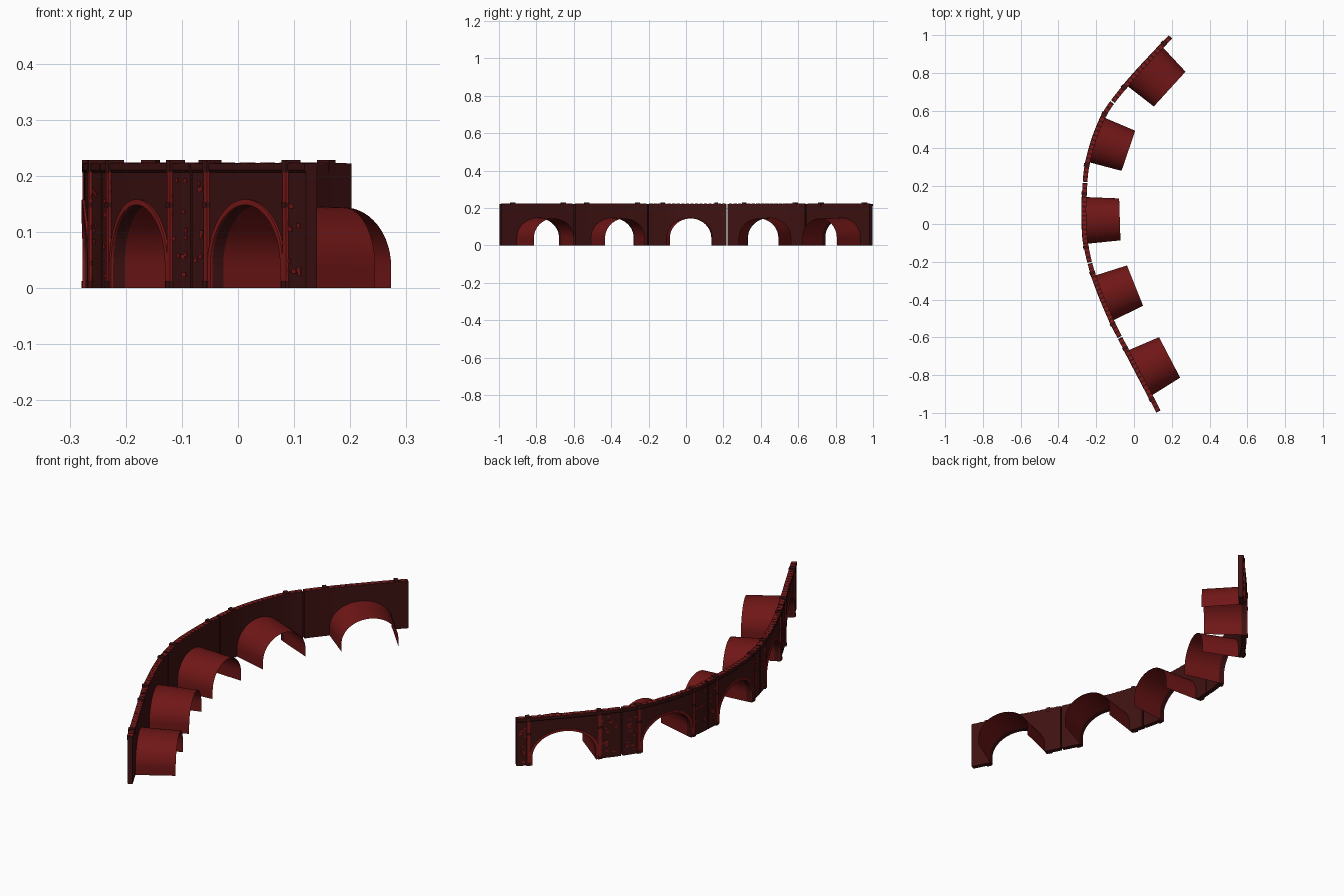
import bpy, bmesh, math, random
from mathutils import Vector

if "Cube" in bpy.data.objects:
    bpy.data.objects.remove(bpy.data.objects["Cube"])

random.seed(4)

# Plan of the wall centreline: (y, x)
PATH = [(-1.0, .135), (-.9, .083), (-.67, -.037), (-.51, -.118), (-.275, -.212),
        (-.1, -.255), (.02, -.263), (.14, -.262), (.33, -.243), (.57, -.16),
        (.735, -.04), (.94, .147), (1.0, .205)]
# Arch edges along y, and wall section limits
ARCHES = [(-.91, -.672), (-.513, -.275), (-.106, .143), (.328, .566), (.735, .94)]
JOINTS = [-.995, -.6, -.205, .22, .645, .992]
TOP, SPRING, RISE, HALF, GAP = .222, .04, .108, .011, .003
STEPS = 28


def slope(i):
    a, b = PATH[max(i - 1, 0)], PATH[min(i + 1, len(PATH) - 1)]
    return (b[1] - a[1]) / (b[0] - a[0])


def path_x(y):
    i = 0
    while i < len(PATH) - 2 and y > PATH[i + 1][0]:
        i += 1
    (y0, x0), (y1, x1) = PATH[i], PATH[i + 1]
    h = y1 - y0
    t = (y - y0) / h
    return ((2*t**3 - 3*t*t + 1) * x0 + (t**3 - 2*t*t + t) * h * slope(i)
            + (3*t*t - 2*t**3) * x1 + (t**3 - t*t) * h * slope(i + 1))


def place(y, off, z, along=0.0):
    """Point on the curved wall; off > 0 is the inner (concave) side."""
    d = (path_x(y + .01) - path_x(y - .01)) / .02
    t = Vector((d, 1, 0)).normalized()
    n = Vector((t.y, -t.x, 0))
    return Vector((path_x(y), y, z)) + n * off + t * along


def material(name, col):
    m = bpy.data.materials.new(name)
    m.diffuse_color = (*col, 1)
    m.use_nodes = True
    m.node_tree.nodes["Principled BSDF"].inputs["Base Color"].default_value = m.diffuse_color
    return m


DARK = material("sooty_stone", (.05, .006, .006))
RED = material("red_stone", (.22, .01, .01))
VAULT = material("vault_stone", (.16, .008, .008))


def make(name, bm, mat, smooth=False):
    bmesh.ops.remove_doubles(bm, verts=bm.verts, dist=1e-5)
    bmesh.ops.dissolve_degenerate(bm, edges=bm.edges, dist=1e-5)
    bmesh.ops.recalc_face_normals(bm, faces=bm.faces)
    me = bpy.data.meshes.new(name)
    bm.to_mesh(me)
    bm.free()
    me.materials.append(mat)
    ob = bpy.data.objects.new(name, me)
    bpy.context.collection.objects.link(ob)
    if smooth:
        bpy.ops.object.select_all(action='DESELECT')
        ob.select_set(True)
        bpy.context.view_layer.objects.active = ob
        bpy.ops.object.shade_smooth_by_angle(angle=math.radians(35))
    return ob


def sweep(bm, loops, closed=True, caps=True):
    rows = [[bm.verts.new(p) for p in lp] for lp in loops]
    n = len(rows[0])
    for a, b in zip(rows, rows[1:]):
        for k in range(n if closed else n - 1):
            m = (k + 1) % n
            bm.faces.new((a[k], a[m], b[m], b[k]))
    if caps:
        bm.faces.new(rows[0])
        bm.faces.new(rows[-1])


def arch_points(y0, y1, grow=0.0):
    """(y, z) outline from one foot over the crown to the other."""
    c, h = (y0 + y1) / 2, (y1 - y0) / 2 + grow
    pts = [(c - h, 0)]
    for i in range(STEPS + 1):
        a = math.pi * (1 - i / STEPS)
        pts.append((c + h * math.cos(a), SPRING + (RISE + grow) * math.sin(a)))
    return pts + [(c + h, 0)]


def spaced(a, b, n=8):
    return [a + (b - a) * i / n for i in range(n + 1)]


def block(bm, y, w, z0, z1, o0, o1, shift=0.0):
    lp = [(o0, shift - w), (o1, shift - w), (o1, shift + w), (o0, shift + w)]
    sweep(bm, [[place(y, o, z, s) for o, s in lp] for z in (z0, z1)])


pilasters, caps, stones = bmesh.new(), bmesh.new(), bmesh.new()
rings, cornice = bmesh.new(), bmesh.new()

for k, (y0, y1) in enumerate(ARCHES):
    ya, yb = JOINTS[k] + GAP, JOINTS[k + 1] - GAP

    # Wall section pierced by its arch
    cols = [(y, 0) for y in spaced(ya, y0)[:-1]] + arch_points(y0, y1)
    cols += [(y, 0) for y in spaced(y1, yb)[1:]]
    bm = bmesh.new()
    sweep(bm, [[place(y, -HALF, z), place(y, HALF, z),
                place(y, HALF, TOP), place(y, -HALF, TOP)] for y, z in cols])
    make(f"wall_section_{k + 1}", bm, DARK)

    # Tapered barrel vault behind the arch, an open shell
    p0, p1 = place(y0, HALF, 0), place(y1, HALF, 0)
    chord = p1 - p0
    mid = (p0 + p1) / 2
    inward = Vector((chord.y, -chord.x, 0)).normalized()
    back, front = [], []
    for y, z in arch_points(y0, y1):
        u = (y - y0) / (y1 - y0) - .5
        front.append(place(y, HALF, z))
        back.append(mid + chord * u * .9 + inward * .172 + Vector((0, 0, z * .97)))
    bm = bmesh.new()
    sweep(bm, [front, back], closed=False, caps=False)
    make(f"barrel_vault_{k + 1}", bm, VAULT, True)

    # Raised ring around the arch on the outer face
    loops = []
    for (yi, zi), (yo, zo) in zip(arch_points(y0, y1), arch_points(y0, y1, .010)):
        loops.append([place(yi, -HALF, zi), place(yi, -HALF - .004, zi),
                      place(yo, -HALF - .004, zo), place(yo, -HALF, zo)])
    sweep(rings, loops)

    # Cornice strip along the top of the outer face
    sweep(cornice, [[place(y, o, z) for o, z in ((-HALF, .206), (-HALF - .003, .21),
                     (-HALF - .003, TOP), (-HALF, TOP))] for y in spaced(ya, yb, 24)])

    # Pilasters beside the arch, with imposts and top blocks
    for y, s in ((y0, -.018), (y1, .018)):
        block(pilasters, y, .007, 0, .21, -HALF - .005, -HALF, s)
        block(caps, y, .009, 0, .012, -HALF - .007, -HALF, s)
        block(caps, y, .009, .143, .152, -HALF - .007, -HALF, s)
        block(caps, y, .009, .206, .228, -HALF - .006, HALF + .001, s)

    # Uneven small stones on the outer pier faces and along the coping
    for a, b in ((ya, y0), (y1, yb)):
        for _ in range(14):
            y = random.uniform(a + .012, b - .012)
            z = random.uniform(.01, .19)
            block(stones, y, random.uniform(.004, .008), z, z + .008,
                  -HALF - .0015, -HALF)
    for y in spaced(ya + .015, yb - .015, 16):
        block(stones, y, .008, TOP, TOP + random.uniform(.0005, .002), -HALF, HALF)

make("arch_rings", rings, RED)
make("cornice", cornice, DARK)
make("pilasters", pilasters, RED)
make("pilaster_caps", caps, DARK)
make("rough_stones", stones, RED)
